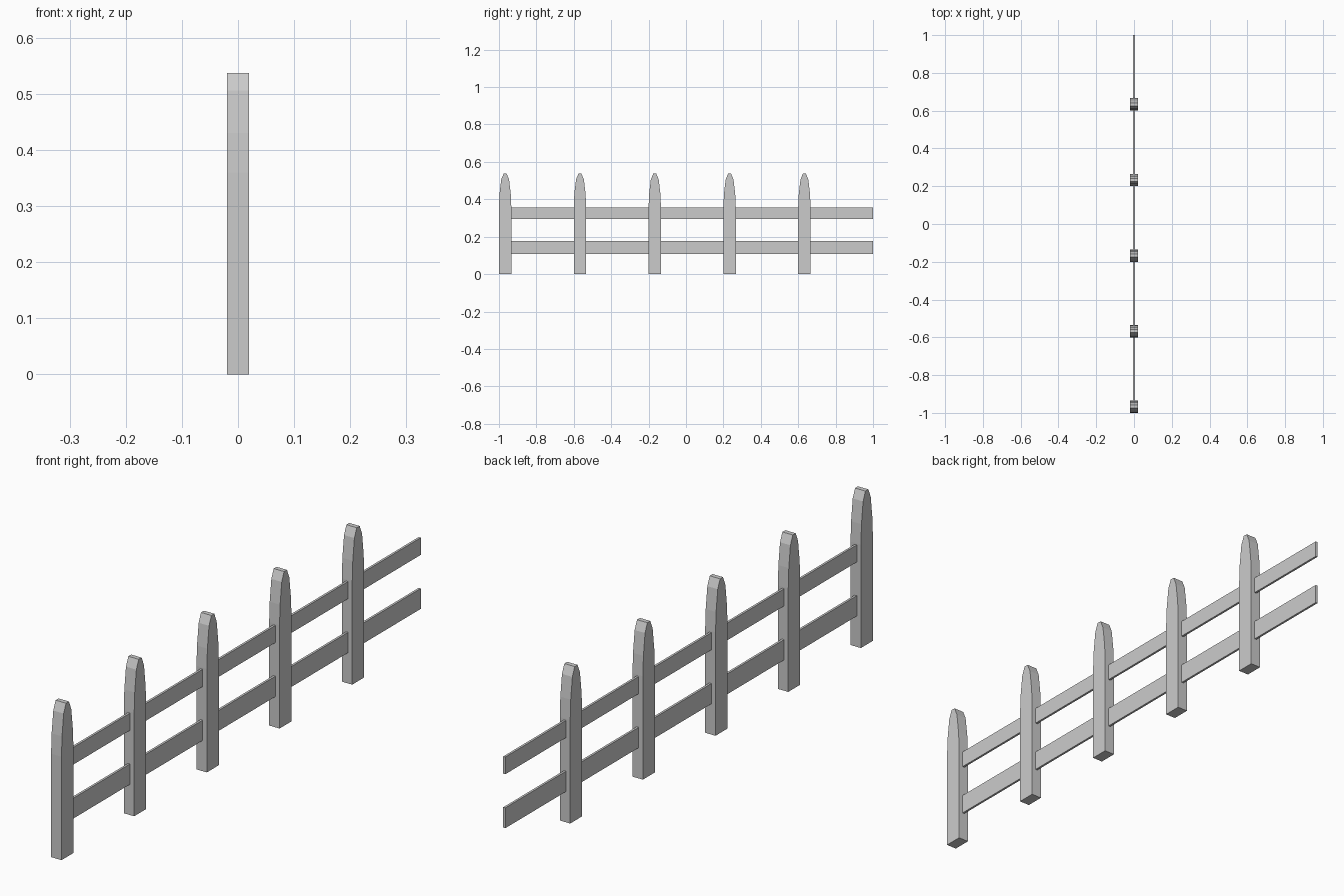
import bpy, bmesh

if "Cube" in bpy.data.objects:
    bpy.data.objects.remove(bpy.data.objects["Cube"])


def extrude_profile(name, profile, half_x):
    """Extrude a closed (y, z) outline symmetrically along x."""
    bm = bmesh.new()
    face = bm.faces.new([bm.verts.new((-half_x, y, z)) for y, z in profile])
    new = bmesh.ops.extrude_face_region(bm, geom=[face])["geom"]
    verts = [v for v in new if isinstance(v, bmesh.types.BMVert)]
    bmesh.ops.translate(bm, verts=verts, vec=(2 * half_x, 0, 0))
    bmesh.ops.recalc_face_normals(bm, faces=bm.faces)
    mesh = bpy.data.meshes.new(name)
    bm.to_mesh(mesh)
    bm.free()
    obj = bpy.data.objects.new(name, mesh)
    bpy.context.collection.objects.link(obj)
    return obj


# Pickets: square-based posts with a faceted rounded tip
half = [(0.033, 0.0), (0.033, 0.36), (0.030, 0.43), (0.021, 0.506), (0.008, 0.537)]
outline = half + [(-y, z) for y, z in reversed(half)]
for i in range(5):
    post = extrude_profile(f"picket_{i + 1}", outline, 0.02)
    post.location.y = -0.967 + 0.4 * i

# Rails: thin boards running through the pickets
for name, z0, z1 in (("lower_rail", 0.107, 0.178), ("upper_rail", 0.295, 0.355)):
    extrude_profile(name, [(-0.955, z0), (1.0, z0), (1.0, z1), (-0.955, z1)], 0.004)
